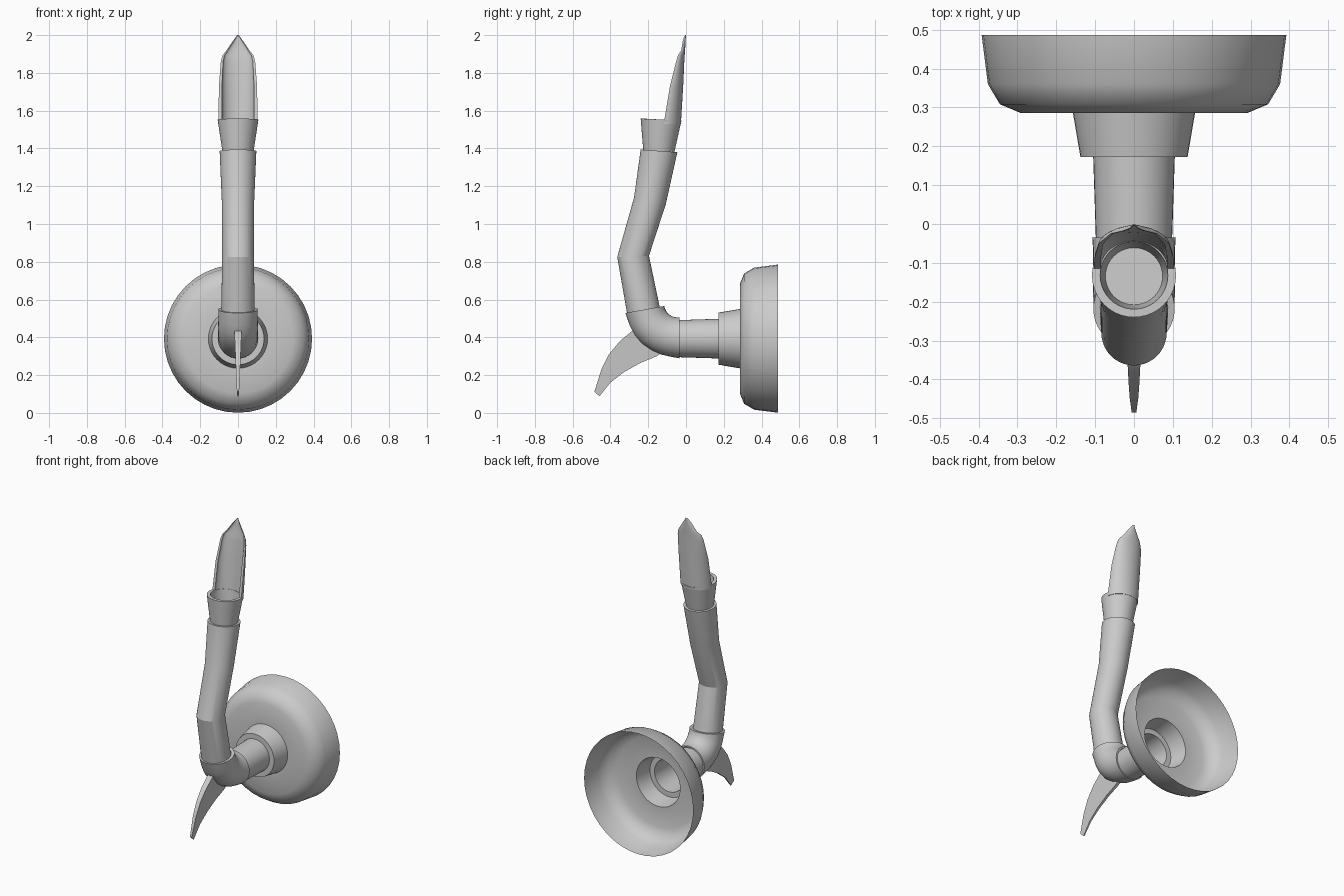
import bpy, bmesh
from math import sin, cos, pi

if "Cube" in bpy.data.objects:
    bpy.data.objects.remove(bpy.data.objects["Cube"])

N = 40  # sides of round parts


def finish(name, bm, angle):
    bmesh.ops.recalc_face_normals(bm, faces=bm.faces)
    me = bpy.data.meshes.new(name)
    bm.to_mesh(me)
    bm.free()
    ob = bpy.data.objects.new(name, me)
    bpy.context.collection.objects.link(ob)
    bpy.ops.object.select_all(action='DESELECT')
    ob.select_set(True)
    bpy.context.view_layer.objects.active = ob
    bpy.ops.object.shade_smooth_by_angle(angle=angle * pi / 180)
    return ob


def loft(name, pairs, angle=20, cap_end=False):
    """Round tube; each ring is given by two opposite (y, z) points of its side outline."""
    bm = bmesh.new()
    rings = []
    for (y0, z0), (y1, z1) in pairs:
        dy, dz = (y1 - y0) / 2, (z1 - z0) / 2
        r = (dy * dy + dz * dz) ** 0.5
        cy, cz = (y0 + y1) / 2, (z0 + z1) / 2
        rings.append([bm.verts.new((r * sin(2 * pi * i / N),
                                    cy + dy * cos(2 * pi * i / N),
                                    cz + dz * cos(2 * pi * i / N))) for i in range(N)])
    for a, b in zip(rings, rings[1:]):
        for i in range(N):
            j = (i + 1) % N
            bm.faces.new((a[i], a[j], b[j], b[i]))
    if cap_end:
        bm.faces.new(rings[-1])
    return finish(name, bm, angle)


def lathe(name, profile, angle=40, zc=0.393):
    """Rings around the horizontal pipe axis, profile of (y, radius)."""
    return loft(name, [((y, zc - r), (y, zc + r)) for y, r in profile], angle)


# bell, open at the back, with its neck and the horizontal pipe
lathe("bell", [(0.486, 0.392), (0.36, 0.376), (0.308, 0.345), (0.285, 0.29), (0.285, 0.157)])
lathe("bell_neck", [(0.285, 0.157), (0.173, 0.138), (0.173, 0.105)], 30)
lathe("horizontal_pipe", [(0.173, 0.105), (-0.04, 0.098)])

# elbow with a lip at both ends
loft("elbow", [((-0.035, 0.298), (-0.035, 0.495)),
               ((-0.035, 0.289), (-0.035, 0.504)),
               ((-0.085, 0.298), (-0.045, 0.505)),
               ((-0.135, 0.310), (-0.062, 0.508)),
               ((-0.185, 0.333), (-0.078, 0.513)),
               ((-0.235, 0.368), (-0.093, 0.524)),
               ((-0.272, 0.412), (-0.105, 0.539)),
               ((-0.297, 0.460), (-0.112, 0.553)),
               ((-0.321, 0.529), (-0.115, 0.566)),
               ((-0.305, 0.532), (-0.135, 0.562))], 35)

# bent stem
loft("stem", [((-0.309, 0.51), (-0.135, 0.54)),
              ((-0.364, 0.825), (-0.196, 0.832)),
              ((-0.275, 1.14), (-0.107, 1.105)),
              ((-0.240, 1.394), (-0.046, 1.380))], 18, cap_end=True)

# socket on top of the stem: outer wall, rim and inner wall
loft("socket", [((-0.226, 1.388), (-0.061, 1.382)),
                ((-0.240, 1.558), (-0.024, 1.548)),
                ((-0.219, 1.558), (-0.045, 1.548)),
                ((-0.208, 1.395), (-0.061, 1.390))], 35, cap_end=True)

# trough-shaped blade: (z, half width, front y, back y, wall thickness)
SECTIONS = [(1.53, 0.104, -0.118, -0.027, 0.018), (1.73, 0.101, -0.085, -0.015, 0.016),
            (1.86, 0.091, -0.052, -0.009, 0.012), (1.893, 0.082, -0.043, -0.007, 0.010),
            (1.92, 0.060, -0.025, -0.005, 0.006), (1.965, 0.030, -0.018, -0.002, 0.005),
            (1.99, 0.012, -0.011, -0.001, 0.004), (2.0, 0.004, -0.004, 0.0, 0.002)]
bm = bmesh.new()
loops = []
M = 20
for z, w, f, b, t in SECTIONS:
    outer = [(w * sin(a), f + (b - f) * cos(a)) for a in (-pi / 2 + pi * i / M for i in range(M + 1))]
    inner = [((w - t) * sin(a), f + (b - t - f) * cos(a)) for a in (pi / 2 - pi * i / M for i in range(M + 1))]
    loops.append([bm.verts.new((x, y, z)) for x, y in outer + inner])
for a, b in zip(loops, loops[1:]):
    for i in range(len(a)):
        j = (i + 1) % len(a)
        bm.faces.new((a[i], a[j], b[j], b[i]))
bm.faces.new(loops[0])
bm.faces.new(loops[-1])
finish("blade", bm, 35)

# curved spur under the elbow: upper edge, lower edge, half thickness
SPUR = [((-0.24, 0.455), (-0.11, 0.335), 0.020), ((-0.29, 0.430), (-0.155, 0.300), 0.019),
        ((-0.350, 0.380), (-0.24, 0.265), 0.017), ((-0.408, 0.310), (-0.325, 0.218), 0.014),
        ((-0.448, 0.230), (-0.398, 0.163), 0.011), ((-0.485, 0.112), (-0.458, 0.088), 0.006)]
bm = bmesh.new()
loops = [[bm.verts.new(p) for p in ((-h, *u), (h, *u), (h * 0.5, *l), (-h * 0.5, *l))] for u, l, h in SPUR]
for a, b in zip(loops, loops[1:]):
    for i in range(4):
        j = (i + 1) % 4
        bm.faces.new((a[i], a[j], b[j], b[i]))
bm.faces.new(loops[0])
bm.faces.new(loops[-1])
finish("spur", bm, 30)
